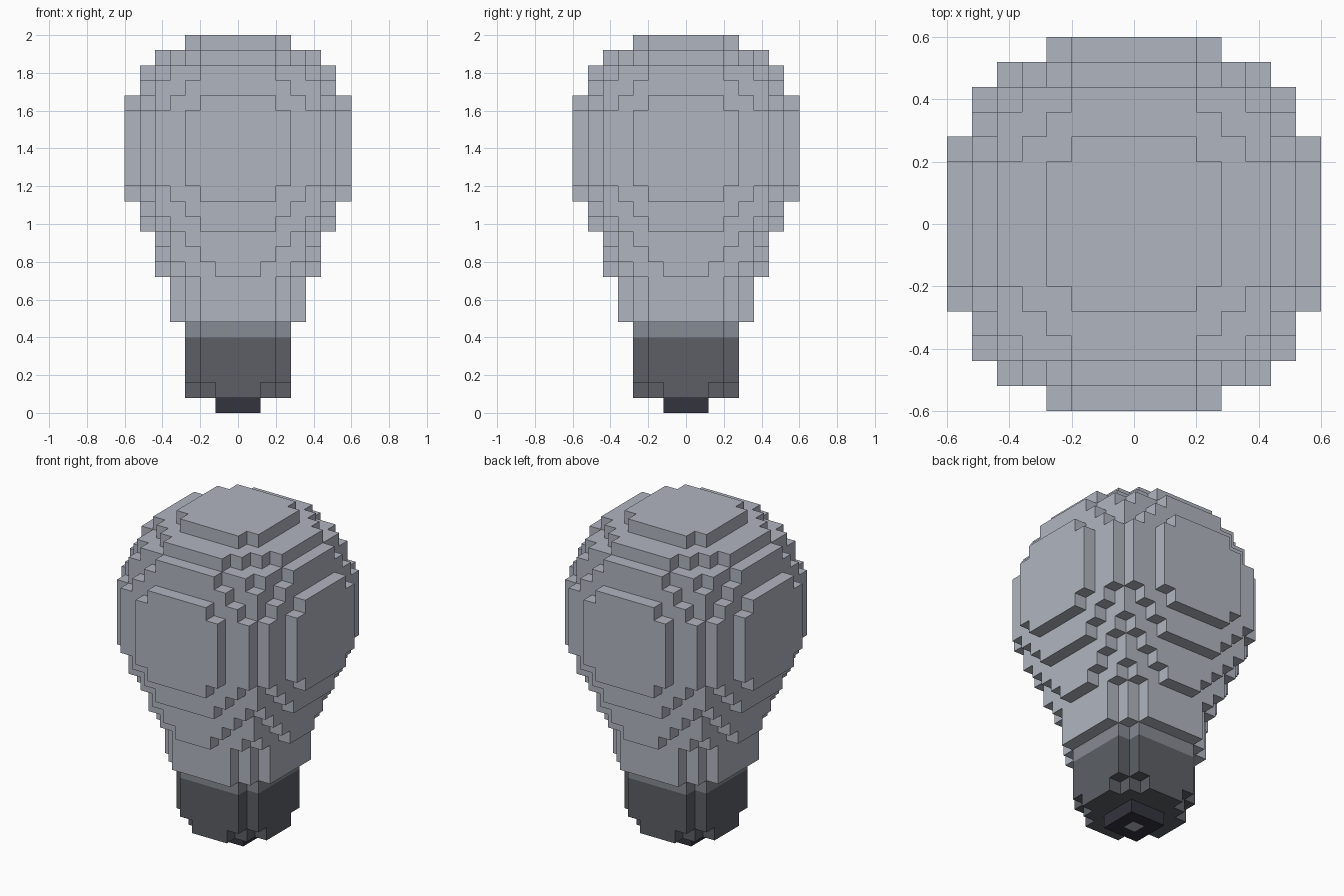
import bpy, bmesh, math
from mathutils import Vector

cube = bpy.data.objects.get("Cube")
if cube:
    bpy.data.objects.remove(cube, do_unlink=True)

S = 0.08          # block size
LAYERS = 25       # blocks from floor to crown
CENTRE = 17       # layer at the middle of the globe


def near(i):
    """Distance from the axis to the nearest side of block i."""
    return max(abs(i) - 0.5, 0)


def radius_sq(k):
    """Squared radius of layer k, in blocks."""
    if k == 0:
        return 0.5                      # contact tip
    if k == 1:
        return 7.0                      # bevelled foot of the base
    if k <= 5:
        return 9.0                      # screw base and collar
    if k <= 8:
        return 15.0                     # straight neck
    if k <= 11:
        return (21.5, 25.0, 28.0)[k - 9]  # flare below the globe
    return 53.5 - near(k - CENTRE) ** 2   # round globe


def part_of(i, j, k):
    if k == 0:
        return "contact_point" if i == j == 0 else "contact_tip"
    if k <= 4:
        return "screw_base"
    return "collar" if k == 5 else "glass_bulb"


def srgb(h):
    def lin(c):
        return c / 12.92 if c <= 0.04045 else ((c + 0.055) / 1.055) ** 2.4
    return tuple(lin(int(h[n:n + 2], 16) / 255) for n in (0, 2, 4)) + (1.0,)


def material(name, colour):
    m = bpy.data.materials.new(name)
    m.use_nodes = True
    m.diffuse_color = srgb(colour)
    m.node_tree.nodes["Principled BSDF"].inputs["Base Color"].default_value = srgb(colour)
    return m


glass = material("pale grey glass", "B0B5BF")
materials = {
    "glass_bulb": glass,
    "collar": material("mid grey collar", "868B93"),
    "screw_base": material("dark grey metal", "5C5F65"),
    "contact_tip": material("near black tip", "34333E"),
    "contact_point": glass,
}

# Fill the layers with blocks
blocks = {}
for k in range(LAYERS):
    for i in range(-7, 8):
        for j in range(-7, 8):
            if near(i) ** 2 + near(j) ** 2 <= radius_sq(k):
                blocks[(i, j, k)] = part_of(i, j, k)


def build(part):
    """Make one part from the exposed sides of its blocks."""
    bm = bmesh.new()
    verts = {}

    def vert(p):
        key = tuple(round(2 * c) for c in p)
        if key not in verts:
            verts[key] = bm.verts.new((p.x * S, p.y * S, (p.z + 0.5) * S))
        return verts[key]

    for cell, owner in blocks.items():
        if owner != part:
            continue
        c = Vector(cell)
        for axis in range(3):
            for sign in (-1, 1):
                n = Vector((0, 0, 0))
                n[axis] = sign
                if tuple(int(v) for v in c + n) in blocks:
                    continue
                u = Vector((0, 0, 0))
                u[(axis + 1) % 3] = 0.5
                w = n.cross(u)
                m = c + n * 0.5
                bm.faces.new([vert(p) for p in (m - u - w, m + u - w, m + u + w, m - u + w)])

    # Merge flat runs of block sides into larger faces
    bmesh.ops.dissolve_limit(bm, angle_limit=math.radians(1), verts=bm.verts[:], edges=bm.edges[:])
    mesh = bpy.data.meshes.new(part)
    bm.to_mesh(mesh)
    bm.free()
    mesh.materials.append(materials[part])
    obj = bpy.data.objects.new(part, mesh)
    bpy.context.collection.objects.link(obj)


for part in materials:
    build(part)
